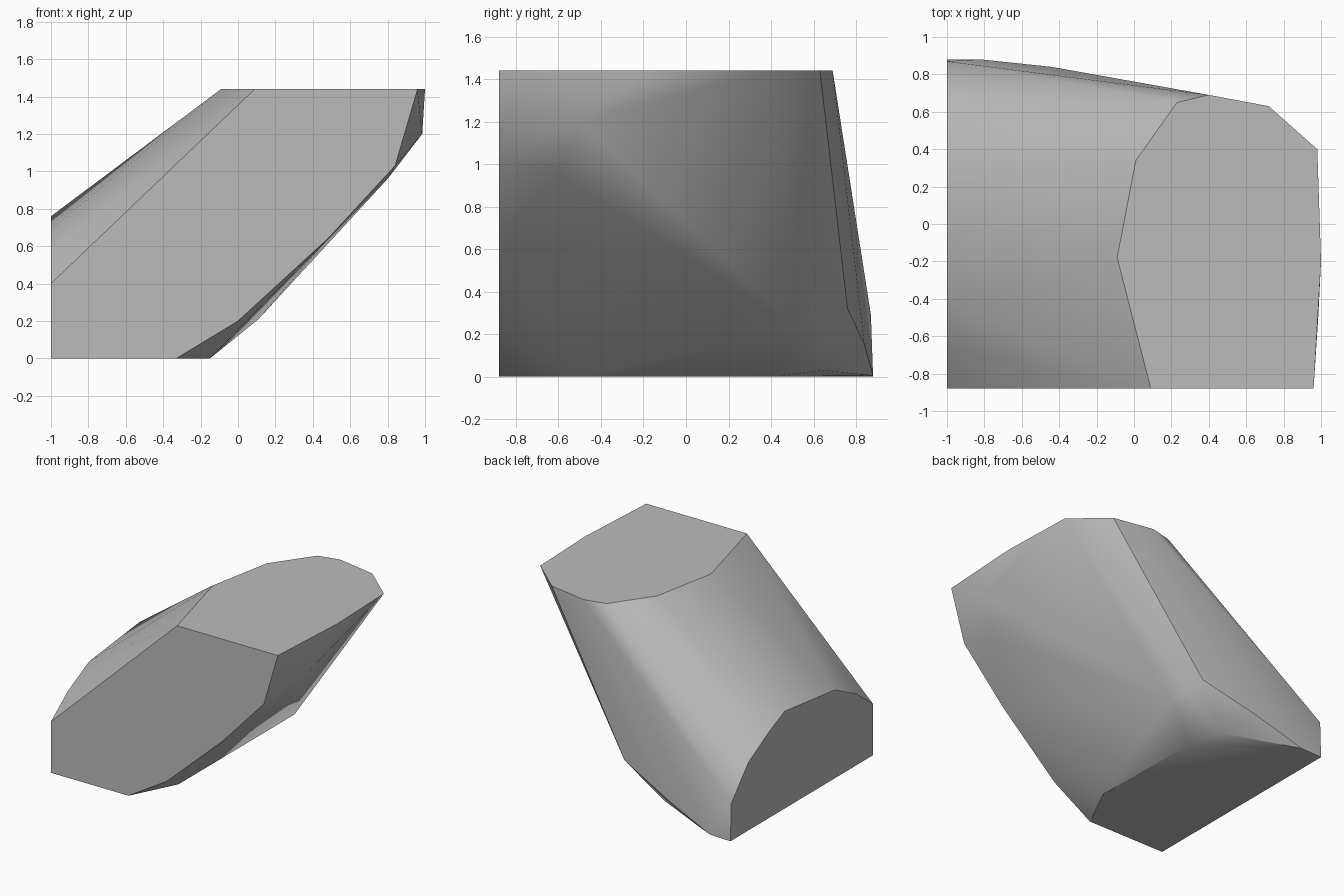
import bpy, bmesh, math

cube = bpy.data.objects.get("Cube")
if cube:
    bpy.data.objects.remove(cube, do_unlink=True)

TOP, SIDE = 1.44, 0.88

# Outlines of the four flat cut faces
top = [(0.09, -SIDE), (-0.09, -0.18), (0.01, 0.34), (0.23, 0.65), (0.4, 0.69),
       (0.72, 0.63), (0.98, 0.4), (1.0, -0.2), (0.96, -SIDE)]
front = [(-1, 0.4), (-1, 0), (-0.33, 0), (0, 0.2), (0.48, 0.64), (0.84, 1.03)]
end = [(SIDE, 0), (0.87, 0.29), (0.66, 0.53), (0.41, 0.67), (0.21, 0.76),
       (-0.41, 0.69), (-0.67, 0.56)]
base = [(-0.15, -0.52), (-0.165, 0.42)]

# Rounded corners of the underside and back
corners = [(0.985, -0.5, 1.2), (0.8, -0.6, 0.96), (0.11, 0.54, 0.21),
           (0.06, 0.66, 0.26), (-0.265, 0.645, 0.03), (-0.82, 0.88, 0.005),
           (-0.44, 0.84, 0.15), (0, 0.76, 0.32)]

points = [(x, y, TOP) for x, y in top]
points += [(x, -SIDE, z) for x, z in front]
points += [(-1, y, z) for y, z in end]
points += [(x, y, 0) for x, y in base] + corners

# Slanted block: wrap the outlines, then merge the flat faces
bm = bmesh.new()
for p in points:
    bm.verts.new(p)
hull = bmesh.ops.convex_hull(bm, input=bm.verts[:])
loose = [v for v in bm.verts if not v.link_faces]
bmesh.ops.delete(bm, geom=loose, context="VERTS")
bmesh.ops.dissolve_limit(bm, angle_limit=math.radians(0.3),
                         verts=bm.verts[:], edges=bm.edges[:])
bmesh.ops.recalc_face_normals(bm, faces=bm.faces[:])

mesh = bpy.data.meshes.new("slanted_block")
bm.to_mesh(mesh)
bm.free()
block = bpy.data.objects.new("slanted_block", mesh)
bpy.context.collection.objects.link(block)

grey = bpy.data.materials.new("stone_grey")
grey.use_nodes = True
colour = (0.5, 0.5, 0.5, 1)
grey.diffuse_color = colour
grey.node_tree.nodes["Principled BSDF"].inputs["Base Color"].default_value = colour
mesh.materials.append(grey)

# Smooth sides with crisp cut edges
bpy.ops.object.select_all(action="DESELECT")
block.select_set(True)
bpy.context.view_layer.objects.active = block
bpy.ops.object.shade_smooth_by_angle(angle=math.radians(30))
